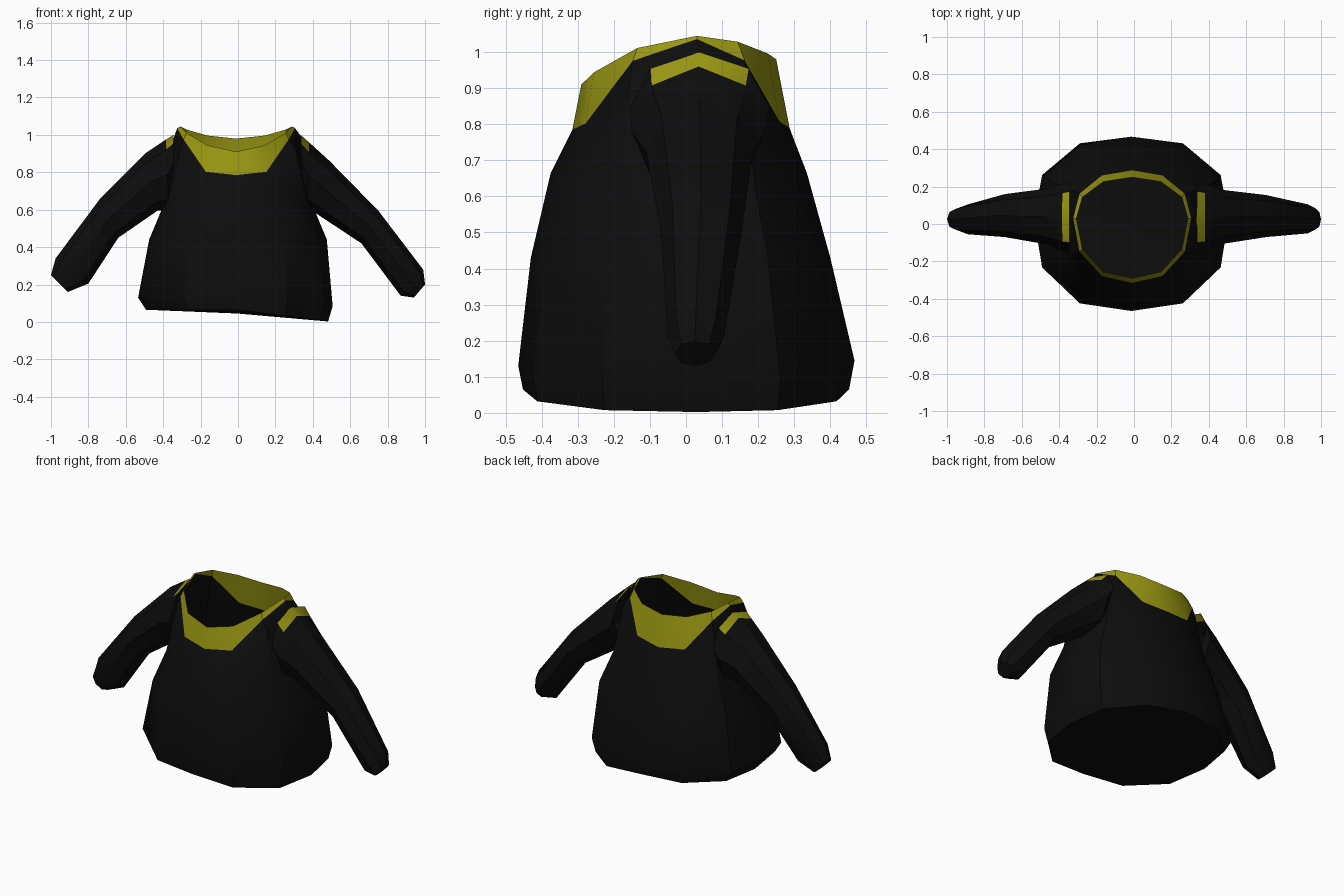
import bpy, bmesh
from math import sin, cos, pi, radians

if "Cube" in bpy.data.objects:
    bpy.data.objects.remove(bpy.data.objects["Cube"])


def material(name, rgb):
    m = bpy.data.materials.new(name)
    m.diffuse_color = (*rgb, 1)
    m.use_nodes = True
    m.node_tree.nodes["Principled BSDF"].inputs["Base Color"].default_value = m.diffuse_color
    return m


BLACK = material("black_cloth", (0.004, 0.004, 0.004))
YELLOW = material("yellow_trim", (0.33, 0.32, 0.006))


def loft(name, rings, mats, cap_end=False, paint=None):
    """Skin a list of equal-length closed rings; paint(row, col) gives the material slot."""
    bm = bmesh.new()
    rows = [[bm.verts.new(p) for p in r] for r in rings]
    n = len(rows[0])
    for i in range(len(rows) - 1):
        for j in range(n):
            k = (j + 1) % n
            f = bm.faces.new((rows[i][j], rows[i][k], rows[i + 1][k], rows[i + 1][j]))
            if paint:
                f.material_index = paint(i, j)
    if cap_end:
        bmesh.ops.poke(bm, faces=[bm.faces.new(rows[-1])])
    bmesh.ops.recalc_face_normals(bm, faces=bm.faces)
    me = bpy.data.meshes.new(name)
    bm.to_mesh(me)
    bm.free()
    for m in mats:
        me.materials.append(m)
    ob = bpy.data.objects.new(name, me)
    bpy.context.collection.objects.link(ob)
    bpy.ops.object.select_all(action='DESELECT')
    ob.select_set(True)
    bpy.context.view_layer.objects.active = ob
    bpy.ops.object.shade_smooth_by_angle(angle=radians(35))
    return ob


def torso_ring(ax, yf, yb, zs, zf, zb, weights, cx=0.0, cy=0.03, bulge=1.06, tilt=0.0):
    """12-sided ring; height runs from zs at the sides to zf / zb at front / back."""
    pts = []
    for k in range(12):
        a = k * pi / 6
        c, s = cos(a), sin(a)
        b = 1.0 if k % 3 == 0 else bulge
        w = weights[min(k % 6, 6 - k % 6)]
        ye, ze = (yb, zb) if s > 0 else (yf, zf)
        x = cx + ax * c * b
        y = cy + (ye - cy) * abs(s) * b
        pts.append((x, y, zs + (ze - zs) * w - tilt * max(0.0, x)))
    return pts


SOFT = (0, 0.25, 0.75, 1)
STEEP = (0, 0.24, 0.93, 1)

# Collar: slanted open band
rim = torso_ring(0.298, -0.29, 0.25, 1.045, 0.91, 0.98, SOFT, cx=-0.01, bulge=1.03)
base = torso_ring(0.315, -0.315, 0.287, 1.036, 0.785, 0.79, STEEP, cx=-0.01, bulge=1.03)
loft("collar", [rim, base], [YELLOW])

# Torso: flares down to a slightly uneven closed hem
loft("torso", [
    base,
    torso_ring(0.345, -0.33, 0.30, 0.98, 0.755, 0.755, STEEP, bulge=1.03),
    torso_ring(0.40, -0.375, 0.335, 0.62, 0.665, 0.665, SOFT, bulge=1.05),
    torso_ring(0.475, -0.43, 0.40, 0.44, 0.43, 0.43, SOFT),
    torso_ring(0.52, -0.465, 0.467, 0.13, 0.13, 0.145, SOFT, cx=-0.014, tilt=0.09),
    torso_ring(0.487, -0.452, 0.452, 0.065, 0.065, 0.065, SOFT, cx=-0.005, tilt=0.13),
], [BLACK], cap_end=True)


def sleeve(name, side, sections):
    """Each section: top x,z, bottom x,z, y min, y max."""
    rings = []
    for tx, tz, bx, bz, y0, y1 in sections:
        ring = []
        for k in range(8):
            c, s = cos(k * pi / 4), sin(k * pi / 4)
            ring.append((side * ((tx + bx) / 2 + (tx - bx) / 2 * c),
                         (y0 + y1) / 2 + (y1 - y0) / 2 * s,
                         (tz + bz) / 2 + (tz - bz) / 2 * c))
        rings.append(ring)
    # The first row of upper faces is the shoulder stripe
    return loft(name, rings, [BLACK, YELLOW], cap_end=True,
                paint=lambda i, j: int(i == 0 and j in (0, 7)))


# Sleeves: the two arms hang a little differently
sleeve("right_sleeve", 1, [
    (0.335, 1.0, 0.345, 0.69, -0.155, 0.23),
    (0.38, 0.96, 0.37, 0.60, -0.15, 0.22),
    (0.49, 0.86, 0.41, 0.585, -0.11, 0.185),
    (0.75, 0.595, 0.66, 0.42, -0.07, 0.155),
    (0.99, 0.28, 0.87, 0.14, -0.05, 0.105),
    (1.0, 0.2, 0.94, 0.13, -0.03, 0.08),
])
sleeve("left_sleeve", -1, [
    (0.345, 1.0, 0.345, 0.69, -0.155, 0.23),
    (0.385, 0.975, 0.37, 0.60, -0.15, 0.22),
    (0.49, 0.905, 0.43, 0.595, -0.11, 0.19),
    (0.74, 0.655, 0.64, 0.45, -0.07, 0.16),
    (0.975, 0.34, 0.80, 0.205, -0.055, 0.105),
    (1.0, 0.25, 0.91, 0.16, -0.03, 0.08),
])
